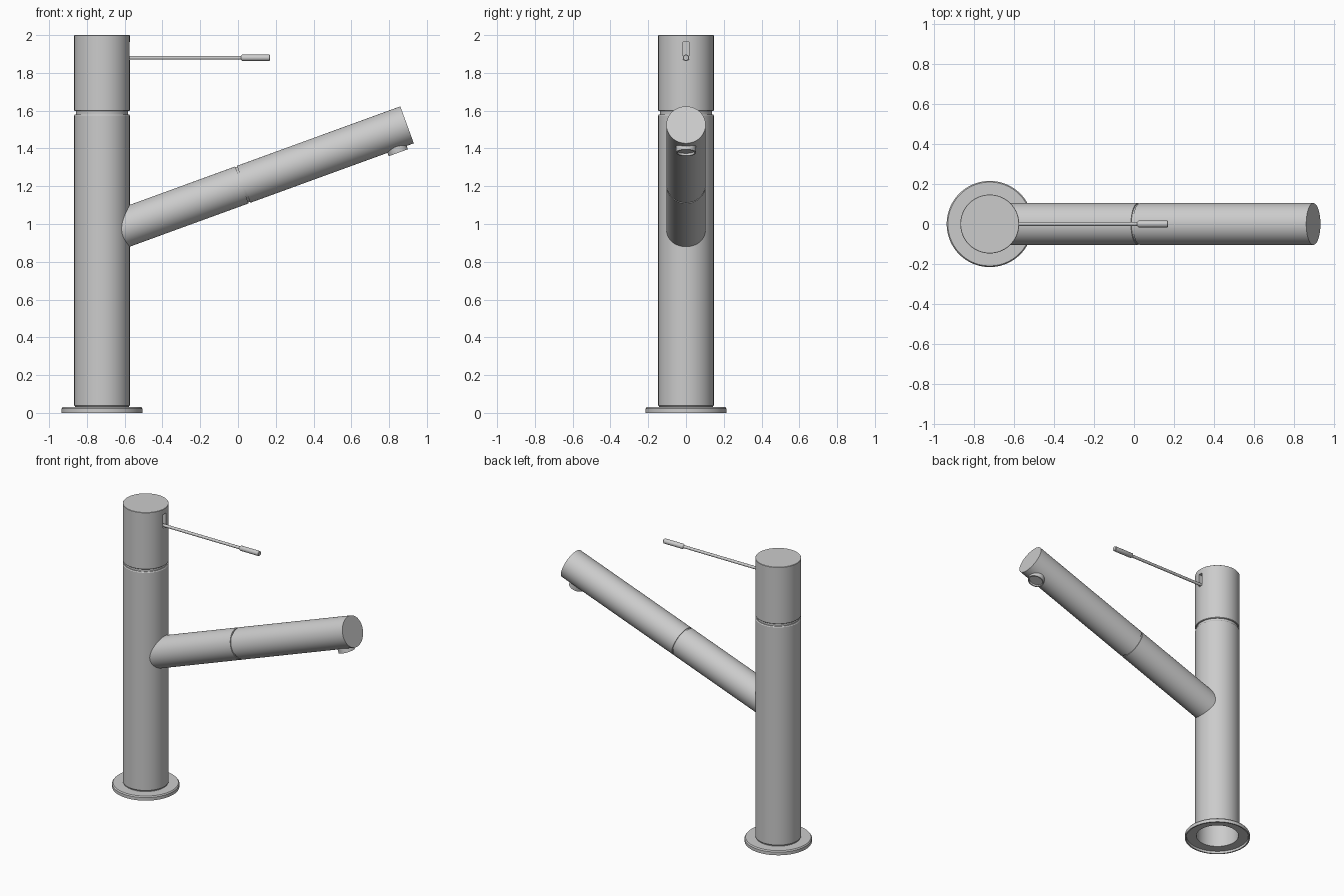
import bpy, bmesh, math
from mathutils import Matrix, Vector

if "Cube" in bpy.data.objects:
    bpy.data.objects.remove(bpy.data.objects["Cube"])

steel = bpy.data.materials.new("brushed_steel")
steel.diffuse_color = (0.6, 0.6, 0.6, 1)
steel.use_nodes = True
steel.node_tree.nodes["Principled BSDF"].inputs["Base Color"].default_value = steel.diffuse_color


def lathe(name, profile, origin, axis=(0, 0, 1), sides=96):
    """Revolve (radius, height) points around an axis starting at origin."""
    bm = bmesh.new()
    rings = []
    for r, h in profile:
        if r == 0:
            rings.append([bm.verts.new((0, 0, h))] * sides)
        else:
            rings.append([bm.verts.new((r * math.cos(2 * math.pi * i / sides),
                                        r * math.sin(2 * math.pi * i / sides), h))
                          for i in range(sides)])
    for a, b in zip(rings, rings[1:]):
        if a[0] == a[1] and b[0] == b[1]:
            continue  # both points lie on the axis
        for i in range(sides):
            j = (i + 1) % sides
            bm.faces.new(list(dict.fromkeys((a[i], a[j], b[j], b[i]))))
    bmesh.ops.remove_doubles(bm, verts=bm.verts, dist=1e-5)
    bmesh.ops.recalc_face_normals(bm, faces=bm.faces)
    turn = Vector((0, 0, 1)).rotation_difference(Vector(axis)).to_matrix().to_4x4()
    bm.transform(Matrix.Translation(origin) @ turn)
    mesh = bpy.data.meshes.new(name)
    bm.to_mesh(mesh)
    bm.free()
    mesh.materials.append(steel)
    obj = bpy.data.objects.new(name, mesh)
    bpy.context.collection.objects.link(obj)
    return obj


def smooth(obj):
    bpy.ops.object.select_all(action='DESELECT')
    obj.select_set(True)
    bpy.context.view_layer.objects.active = obj
    bpy.ops.object.shade_smooth_by_angle(angle=math.radians(30))


CX = -0.72          # column axis
R = 0.147           # column radius
parts = []

# Base flange, hollow underneath
parts.append(lathe("base_flange", [
    (0.139, 0.016), (0.204, 0.016), (0.206, 0), (0.215, 0), (0.215, 0.022),
    (0.209, 0.030), (0.139, 0.030), (0.139, 0.016)], (CX, 0, 0)))

# Hollow column with chamfered ends and the neck groove under the cap
parts.append(lathe("column", [
    (0.139, 0.018), (0.142, 0.018), (0.142, 0.034), (R, 0.040), (R, 1.575),
    (0.143, 1.581), (0.138, 1.581), (0.138, 1.605), (0, 1.605),
    (0, 1.57), (0.137, 1.57), (0.139, 0.018)], (CX, 0, 0)))

# Turning cap with a vertical lever slot
cap = lathe("cap", [(0, 1.598), (0.144, 1.598), (R, 1.601), (R, 1.998),
                    (0.145, 2.0), (0, 2.0)], (CX, 0, 0))
bpy.ops.mesh.primitive_cube_add(size=1, location=(CX + R, 0, 1.915))
cutter = bpy.context.object
cutter.name = "slot_cutter"
cutter.hide_render = True
cutter.scale = (0.07, 0.03, 0.095)
cut = cap.modifiers.new("slot", 'BOOLEAN')
cut.operation = 'DIFFERENCE'
cut.solver = 'EXACT'
cut.object = cutter
bpy.context.view_layer.objects.active = cap
bpy.ops.object.modifier_apply(modifier="slot")
bpy.data.objects.remove(cutter)
parts.append(cap)

# Lever rod with a thicker grip
parts.append(lathe("lever", [
    (0, 0), (0.010, 0), (0.010, 0.625), (0.015, 0.630), (0.017, 0.634),
    (0.017, 0.776), (0.014, 0.780), (0, 0.780)],
    (-0.61, 0, 1.88), (1, 0, 0), 32))

# Slanted spout with a joint groove
a = math.radians(20)
along = Vector((math.cos(a), 0, math.sin(a)))
down = Vector((math.sin(a), 0, -math.cos(a)))
tip = Vector((0.895, 0, 1.525))
length = (0.895 + 0.66) / math.cos(a)
g = length - 0.87 / math.cos(a)
S = 0.104
parts.append(lathe("spout", [
    (0, 0), (S, 0), (S, g - 0.005), (0.098, g - 0.005), (0.098, g + 0.005),
    (S, g + 0.005), (S, length), (0, length)], tip - along * length, along))

# Water outlet with recessed face
parts.append(lathe("outlet", [
    (0, 0), (0.054, 0), (0.054, 0.063), (0.046, 0.063), (0.046, 0.050),
    (0, 0.050)], tip - along * 0.094 + down * 0.06, down, 48))

for p in parts:
    smooth(p)
